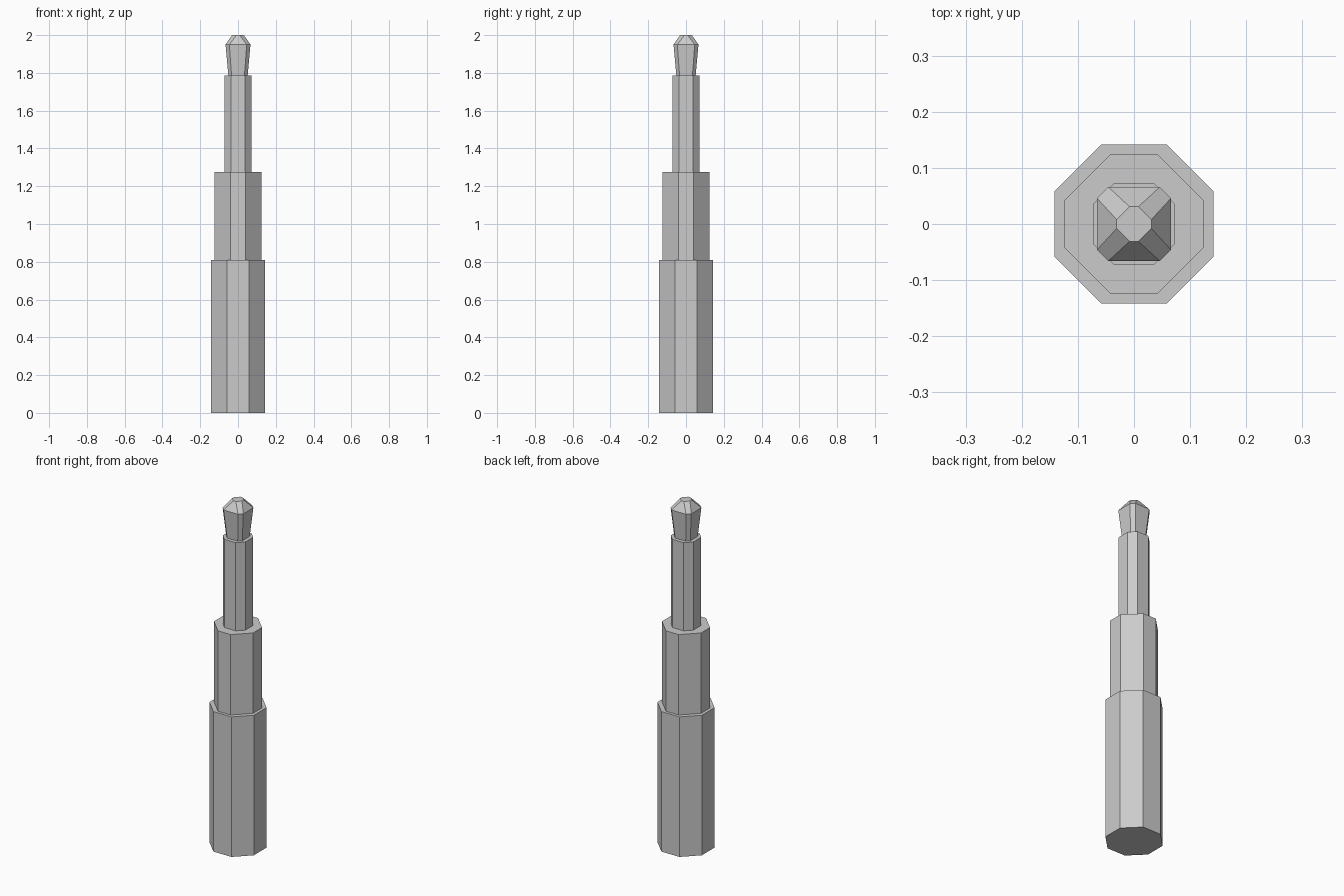
import bpy, bmesh

if "Cube" in bpy.data.objects:
    bpy.data.objects.remove(bpy.data.objects["Cube"])


def octagon(w, f):
    # half width w, half length f of the axis-aligned sides
    return [(f, -w), (w, -f), (w, f), (f, w), (-f, w), (-w, f), (-w, -f), (-f, -w)]


def loft(name, sections):
    # stack of octagons given as (z, half width, half flat), capped at both ends
    bm = bmesh.new()
    rings = [[bm.verts.new((x, y, z)) for x, y in octagon(w, f)] for z, w, f in sections]
    for a, b in zip(rings, rings[1:]):
        for i in range(8):
            j = (i + 1) % 8
            bm.faces.new((a[i], a[j], b[j], b[i]))
    bm.faces.new(rings[0][::-1])
    bm.faces.new(rings[-1])
    mesh = bpy.data.meshes.new(name)
    bm.to_mesh(mesh)
    bm.free()
    obj = bpy.data.objects.new(name, mesh)
    bpy.context.collection.objects.link(obj)
    return obj


# Stepped shaft
loft("lower_shaft", [(0, 0.142, 0.058), (0.81, 0.142, 0.058)])
loft("middle_shaft", [(0.81, 0.125, 0.041), (1.275, 0.125, 0.041)])
loft("upper_shaft", [(1.275, 0.072, 0.036), (1.785, 0.072, 0.036)])

# Flared tip with a pointed cap
loft("tip", [(1.785, 0.051, 0.034), (1.95, 0.066, 0.046), (2.0, 0.031, 0.008)])
